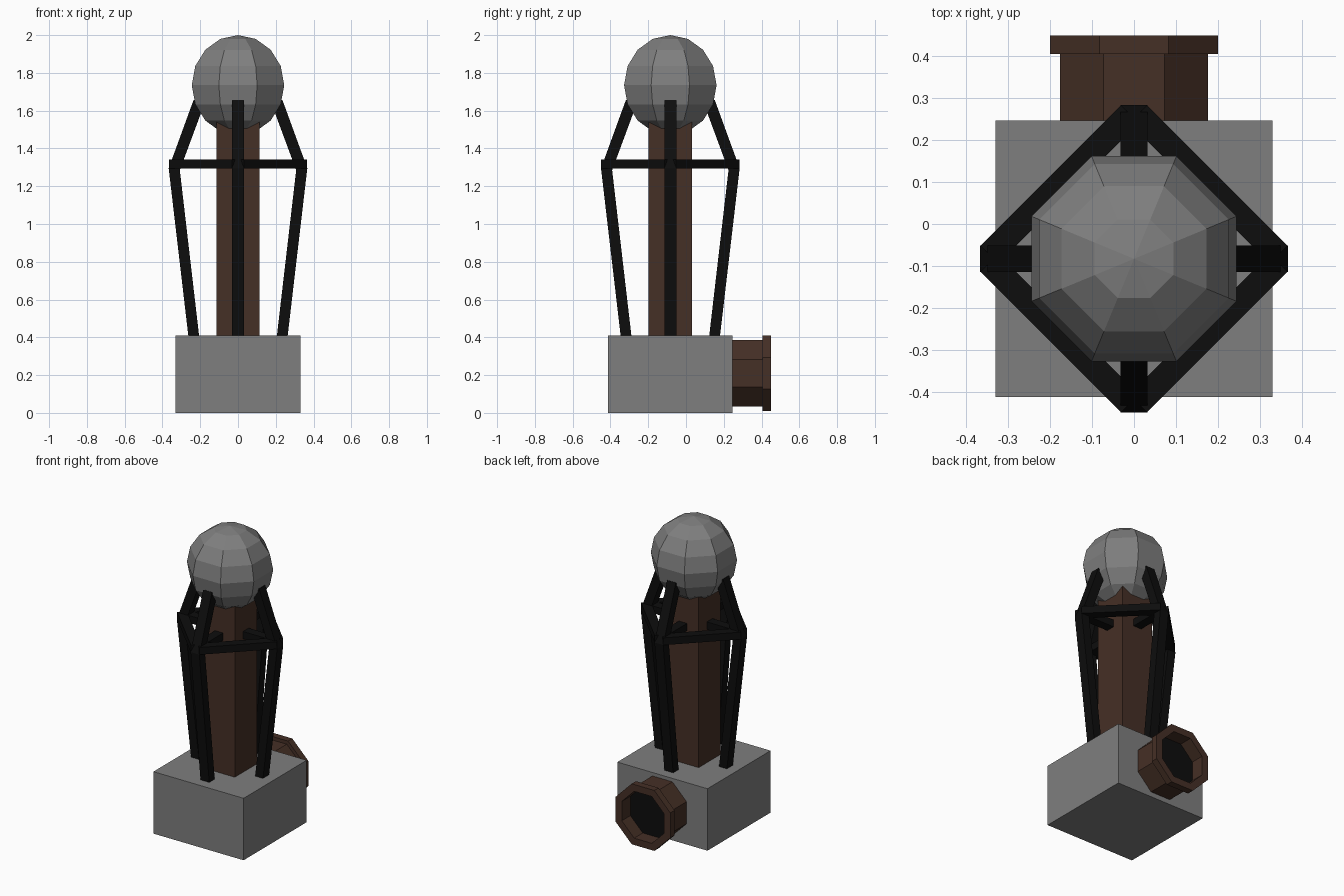
import bpy, bmesh, math
from mathutils import Matrix, Vector

if "Cube" in bpy.data.objects:
    bpy.data.objects.remove(bpy.data.objects["Cube"])

CY = -0.083  # tower axis sits slightly forward of the centre


def material(name, rgb):
    m = bpy.data.materials.new(name)
    m.diffuse_color = (*rgb, 1)
    m.use_nodes = True
    m.node_tree.nodes["Principled BSDF"].inputs["Base Color"].default_value = m.diffuse_color
    return m


GREY = material("grey_metal", (0.21, 0.21, 0.21))
BROWN = material("dark_brown", (0.06, 0.029, 0.019))
BLACK = material("black", (0.004, 0.004, 0.004))


def finish(name, bm, mat):
    bmesh.ops.recalc_face_normals(bm, faces=bm.faces)
    me = bpy.data.meshes.new(name)
    bm.to_mesh(me)
    bm.free()
    me.materials.append(mat)
    ob = bpy.data.objects.new(name, me)
    bpy.context.collection.objects.link(ob)
    return ob


def box(name, center, size, mat, angle=0):
    """Box placed relative to the tower axis, then turned about it."""
    bm = bmesh.new()
    bmesh.ops.create_cube(bm, size=1)
    bm.transform(Matrix.Translation((0, CY, 0)) @ Matrix.Rotation(angle, 4, 'Z')
                 @ Matrix.Translation(center) @ Matrix.Diagonal((*size, 1)))
    return finish(name, bm, mat)


def strut(name, angle):
    """Bent leg: side profile (radius, height) extruded to its width."""
    profile = [(0.205, 0.40), (0.262, 0.40), (0.367, 1.295),
               (0.235, 1.657), (0.178, 1.636), (0.308, 1.285)]
    bm = bmesh.new()
    a, b = ([bm.verts.new((r, w, z)) for r, z in profile] for w in (-0.032, 0.032))
    n = len(profile)
    bm.faces.new(a)
    bm.faces.new(b[::-1])
    for i in range(n):
        j = (i + 1) % n
        bm.faces.new((a[i], b[i], b[j], a[j]))
    bm.transform(Matrix.Translation((0, CY, 0)) @ Matrix.Rotation(angle, 4, 'Z'))
    return finish(name, bm, BLACK)


# Base block and square column
box("base_block", (0, 0, 0.205), (0.66, 0.66, 0.41), GREY)
box("column", (0, 0, 1.0), (0.23, 0.23, 1.22), BROWN)

# Faceted ball, flats facing the axes
bm = bmesh.new()
bmesh.ops.create_uvsphere(bm, u_segments=8, v_segments=8, radius=0.265)
bm.transform(Matrix.Translation((0, CY, 1.735)) @ Matrix.Rotation(math.pi / 8, 4, 'Z'))
finish("top_ball", bm, GREY)

# Cage: four bent legs, diamond ring and spokes to the column
for i in range(4):
    a = i * math.pi / 2
    strut(f"cage_leg_{i + 1}", a)
    box(f"cage_ring_bar_{i + 1}", (0.251, 0, 1.318), (0.06, 0.474, 0.048), BLACK, a + math.pi / 4)
    box(f"cage_spoke_{i + 1}", (0.215, 0, 1.318), (0.23, 0.06, 0.048), BLACK, a)

# Octagonal pipe with flange and recessed mouth, as (y, flat radius) rings
rings = [(0.24, 0.177), (0.405, 0.177), (0.405, 0.20),
         (0.45, 0.20), (0.45, 0.155), (0.36, 0.155)]
bm = bmesh.new()
loops = []
for y, flat in rings:
    r = flat / math.cos(math.pi / 8)
    loops.append([bm.verts.new((r * math.cos((k + 0.5) * math.pi / 4), y,
                                0.21 + r * math.sin((k + 0.5) * math.pi / 4)))
                  for k in range(8)])
for p, q in zip(loops, loops[1:]):
    for k in range(8):
        m = (k + 1) % 8
        bm.faces.new((p[k], p[m], q[m], q[k]))
bm.faces.new(loops[0])
floor = bm.faces.new(loops[-1])
floor.material_index = 1  # dark bottom of the mouth
pipe = finish("back_pipe", bm, BROWN)
pipe.data.materials.append(BLACK)
